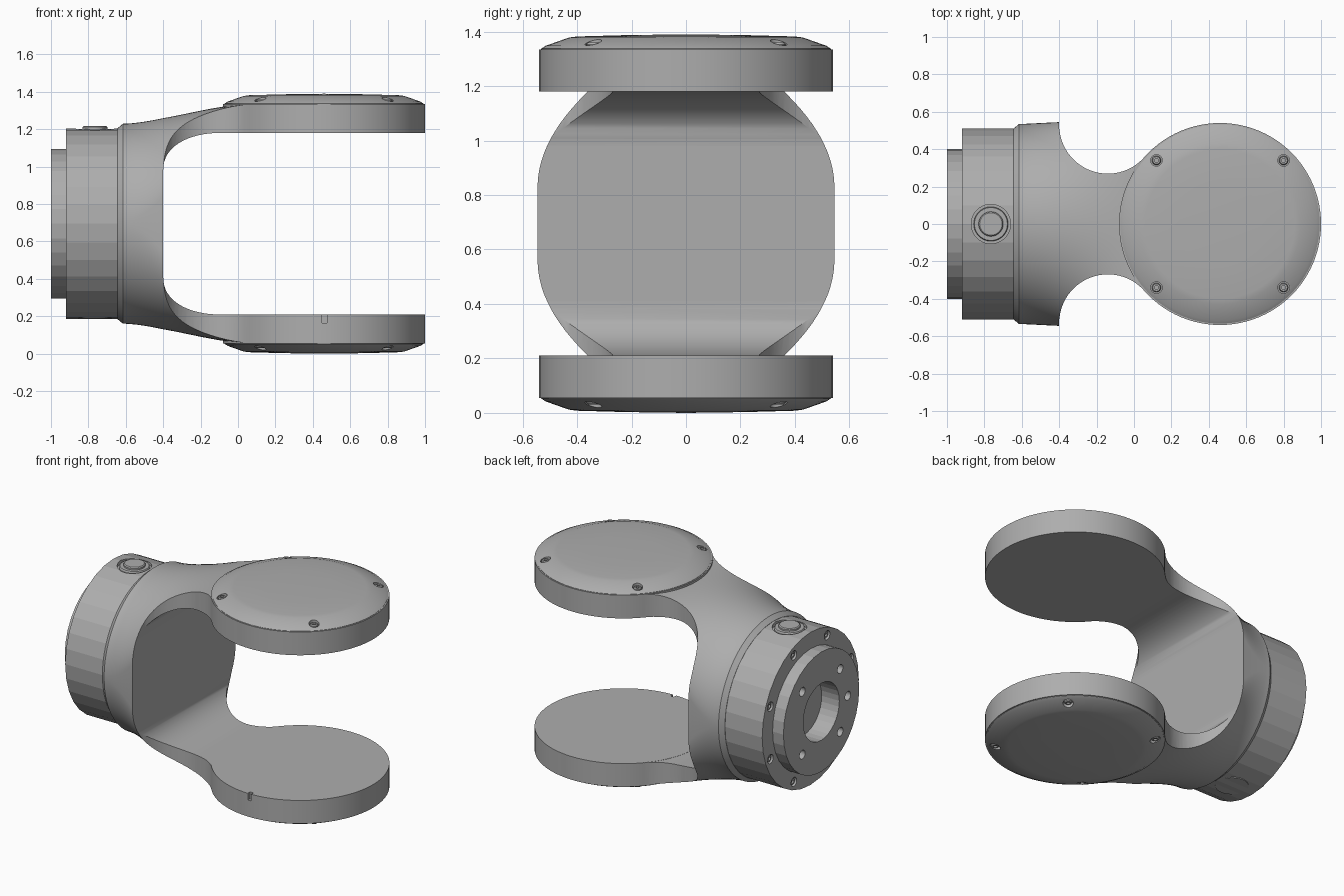
import bpy, bmesh
from math import sin, cos, pi, sqrt, atan2
from mathutils import Vector, Matrix

if "Cube" in bpy.data.objects:
    bpy.data.objects.remove(bpy.data.objects["Cube"], do_unlink=True)

MID = 0.695                      # height of the main axis
PAD_X, PAD_R = 0.46, 0.54        # fork pad centre and radius
X, UP, DOWN = (1, 0, 0), (0, 0, 1), (0, 0, -1)

grey = bpy.data.materials.new("machined grey")
grey.use_nodes = True
COLOUR = (0.42, 0.42, 0.42, 1)
grey.diffuse_color = COLOUR
grey.node_tree.nodes["Principled BSDF"].inputs["Base Color"].default_value = COLOUR


def make_object(name, bm):
    bmesh.ops.recalc_face_normals(bm, faces=bm.faces)
    mesh = bpy.data.meshes.new(name)
    bm.to_mesh(mesh)
    bm.free()
    mesh.materials.append(grey)
    ob = bpy.data.objects.new(name, mesh)
    bpy.context.collection.objects.link(ob)
    return ob


def skin(name, rings, matrix=Matrix()):
    """Bridge successive rings of points; a one-point ring closes to a tip."""
    bm = bmesh.new()
    loops = [[bm.verts.new(matrix @ Vector(p)) for p in ring] for ring in rings]
    for a, b in zip(loops, loops[1:]):
        n = max(len(a), len(b))
        for i in range(n):
            j = (i + 1) % n
            quad = [a[i % len(a)], a[j % len(a)], b[j % len(b)], b[i % len(b)]]
            bm.faces.new(list(dict.fromkeys(quad)))
    for end in (loops[0], loops[-1]):
        if len(end) > 2:
            bm.faces.new(end)
    return make_object(name, bm)


def lathe(name, profile, axis=UP, at=(0, 0, MID), n=32):
    """Revolve (radius, height) points about an axis through a point."""
    turn = Matrix.Translation(at) @ Vector(axis).to_track_quat('Z', 'Y').to_matrix().to_4x4()
    rings = [[(r * cos(2 * pi * i / n), r * sin(2 * pi * i / n), h)
              for i in range(n if r else 1)] for r, h in profile]
    return skin(name, rings, turn)


def rod(radius, low, high, axis, at, n=24):
    return lathe("cutter", [(radius, low), (radius, high)], axis, at, n)


def boolean(target, cutter, operation='DIFFERENCE'):
    cutter.hide_render = True
    mod = target.modifiers.new("cut", 'BOOLEAN')
    mod.operation, mod.object, mod.solver = operation, cutter, 'EXACT'
    bpy.context.view_layer.objects.active = target
    bpy.ops.object.modifier_apply(modifier=mod.name)
    bpy.data.objects.remove(cutter, do_unlink=True)


def smooth(ob, angle=30):
    bpy.ops.object.select_all(action='DESELECT')
    ob.select_set(True)
    bpy.context.view_layer.objects.active = ob
    bpy.ops.object.shade_smooth_by_angle(angle=angle * pi / 180)


def screw(name, at, axis):
    smooth(lathe(name, [(0, -.012), (.011, -.012), (.011, 0), (.02, 0), (.025, -.006),
                        (.025, -.03), (0, -.03)], axis, at, 16))


# Yoke: round body blending into two flat-topped arms
def section(x, radius, blend, n=96):
    ring = []
    for i in range(n):
        a = 2 * pi * (i + .5) / n
        flat = .639 if sin(a) > 0 else -.639
        ring.append((x, radius * cos(a), MID + (1 - blend) * radius * sin(a) + blend * flat))
    return ring


stations = [section(-.645, .51, 0), section(-.615, .535, 0)]
for k in range(31):
    u = k / 30
    stations.append(section(-.6 + .68 * u, .535 + .01 * min(1, 3.4 * u), u * u * (3 - 2 * u)))
stations.append(section(.35, .545, 1))
yoke = skin("yoke", stations)

# Plan outline: waist fillet tangent to the body face and to the round pad
FILLET = .26
fx = -.4 + FILLET
fy = sqrt((PAD_R + FILLET) ** 2 - (PAD_X - fx) ** 2)
stop = atan2(-fy, PAD_X - fx) + 2 * pi
half = [(-.7, .6), (-.4, .6)]
for k in range(25):
    a = pi + (stop - pi) * k / 24
    half.append((fx + FILLET * cos(a), fy + FILLET * sin(a)))
half.append((.3, half[-1][1]))
outline = half + [(x, -y) for x, y in reversed(half)]
boolean(yoke, skin("cutter", [[(x, y, z) for x, y in outline] for z in (-.2, 1.6)]), 'INTERSECT')

# Slot between the arms, with elliptical inner corners
upper = []
for k in range(17):
    a = pi / 2 * k / 16
    upper.append((-.08 - .32 * cos(a) ** .9, .285 + .201 * sin(a) ** .9))
upper.append((.8, .486))
slot = upper + [(x, -z) for x, z in reversed(upper)]
boolean(yoke, skin("cutter", [[(x, y, MID + z) for x, z in slot] for y in (-.8, .8)]))
smooth(yoke)

# Round pads with domed, screwed covers
for side, axis, sign in (("upper", UP, 1), ("lower", DOWN, -1)):
    centre = (PAD_X, 0, MID)
    pad = lathe(side + "_pad", [(0, .485), (PAD_R, .485), (PAD_R, .64), (0, .64)], axis, centre, 96)
    if sign < 0:
        notch = [(dx, dy) for dx, dy in ((.45, -.6), (.475, -.6), (.475, -.515), (.45, -.515))]
        boolean(pad, skin("cutter", [[(x, y, z) for x, y in notch] for z in (.165, .25)]))
    smooth(pad)
    cover = lathe(side + "_cover", [(0, .63), (.532, .63), (.532, .642), (.515, .653), (.43, .683),
                                    (.4, .687), (.22, .692), (0, .695)], axis, centre, 96)
    for dx in (-.34, .34):
        for dy in (-.34, .34):
            at = (PAD_X + dx, dy, MID)
            boolean(cover, rod(.031, .645, .75, axis, at))
            screw(side + "_cover_screw", (at[0], dy, MID + sign * .664), axis)
    smooth(cover, 25)

# Faceted collar with mounting flange and central bore
collar = lathe("collar_and_flange", [(0, -.87), (.19, -.87), (.19, -1), (.4, -1), (.4, -.92),
                                     (.51, -.92), (.51, -.645), (0, -.645)], X)
for y, z in ((.2, .21), (-.2, .21), (.2, -.21), (-.2, -.21), (-.28, 0)):
    boolean(collar, rod(.029, -1.1, -.94, X, (0, y, MID + z)))
for k in range(8):
    a = pi / 8 + k * pi / 4
    y, z = .458 * cos(a), MID + .458 * sin(a)
    boolean(collar, rod(.03, -.96, -.9, X, (0, y, z)))
    screw("collar_screw", (-.912, y, z), (-1, 0, 0))

# Button in a round recess on top, plain plug underneath
BUTTON = (-.765, 0, MID)
boolean(collar, rod(.105, .485, .6, UP, BUTTON, 40))
smooth(collar, 8)
smooth(lathe("button", [(0, .522), (.06, .522), (.066, .516), (.066, .506), (.088, .506),
                        (.092, .5), (.092, .48), (0, .48)], UP, BUTTON, 40))
smooth(lathe("lower_plug", [(0, .506), (.1, .506), (.1, .48), (0, .48)], DOWN, BUTTON, 40))
